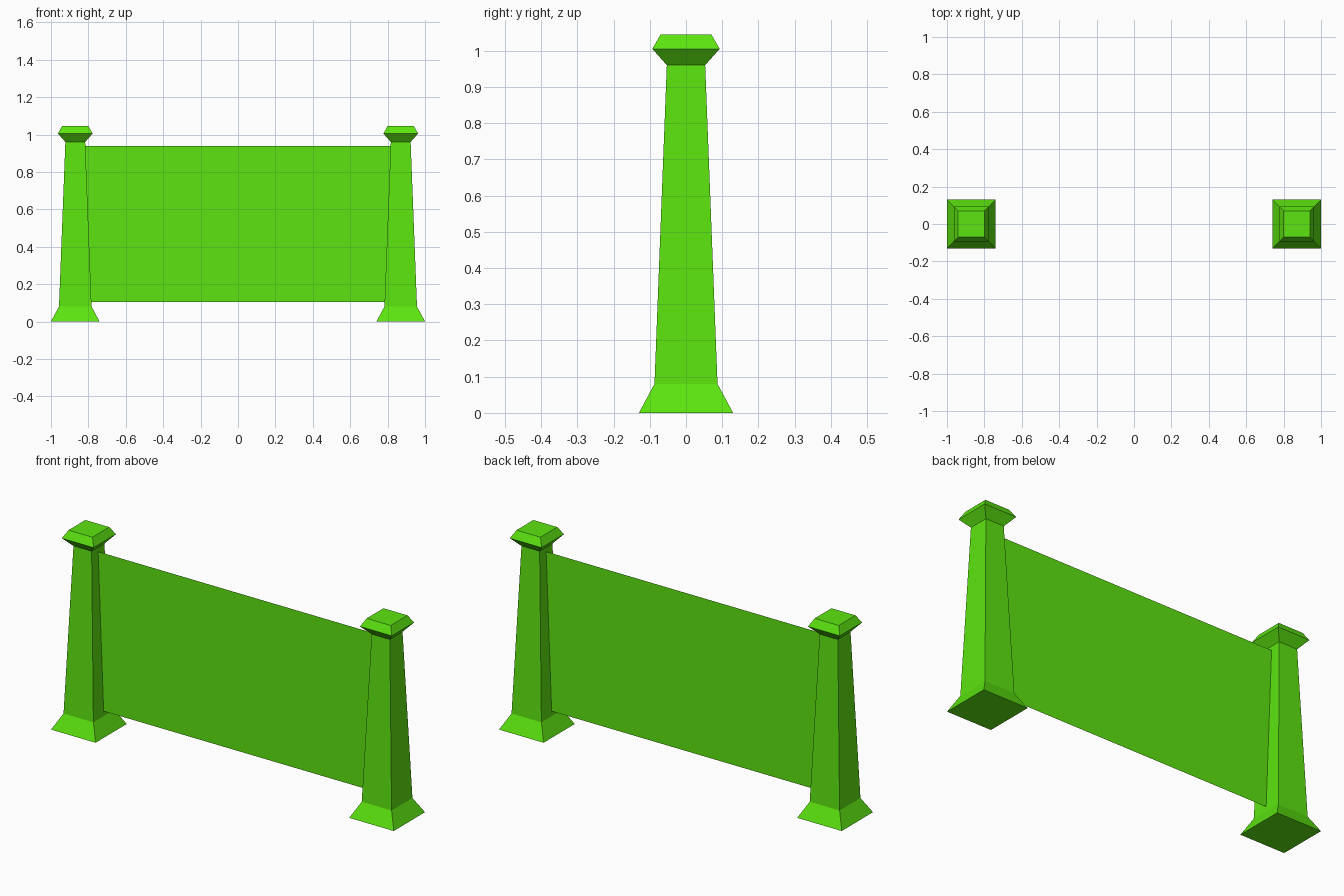
import bpy
import bmesh

cube = bpy.data.objects.get("Cube")
if cube:
    bpy.data.objects.remove(cube, do_unlink=True)

# Single flat green
green = bpy.data.materials.new("bright_green")
green.use_nodes = True
colour = (0.107, 0.775, 0.005, 1.0)
green.diffuse_color = colour
green.node_tree.nodes["Principled BSDF"].inputs["Base Color"].default_value = colour

POST_X = 0.87
# Post profile: (half width, height)
PROFILE = [(0.13, 0.0), (0.087, 0.08), (0.053, 0.96), (0.093, 1.005), (0.07, 1.045)]
CORNERS = [(-1, -1), (1, -1), (1, 1), (-1, 1)]


def add_object(name, bm):
    mesh = bpy.data.meshes.new(name)
    bm.to_mesh(mesh)
    bm.free()
    mesh.materials.append(green)
    obj = bpy.data.objects.new(name, mesh)
    bpy.context.collection.objects.link(obj)
    return obj


def add_post(name, x):
    """Square tapered post with flared foot and bevelled cap."""
    bm = bmesh.new()
    rings = [[bm.verts.new((sx * w, sy * w, z)) for sx, sy in CORNERS] for w, z in PROFILE]
    for low, high in zip(rings, rings[1:]):
        for i in range(4):
            j = (i + 1) % 4
            bm.faces.new((low[i], low[j], high[j], high[i]))
    bm.faces.new(rings[0][::-1])
    bm.faces.new(rings[-1])
    add_object(name, bm).location.x = x


add_post("left_post", POST_X)
add_post("right_post", -POST_X)

# Thin sheet stretched between the posts
bm = bmesh.new()
low, high, half = 0.105, 0.938, 0.825
bm.faces.new([bm.verts.new((x, 0, z)) for x, z in
              ((-half, low), (half, low), (half, high), (-half, high))])
add_object("fence_panel", bm)
